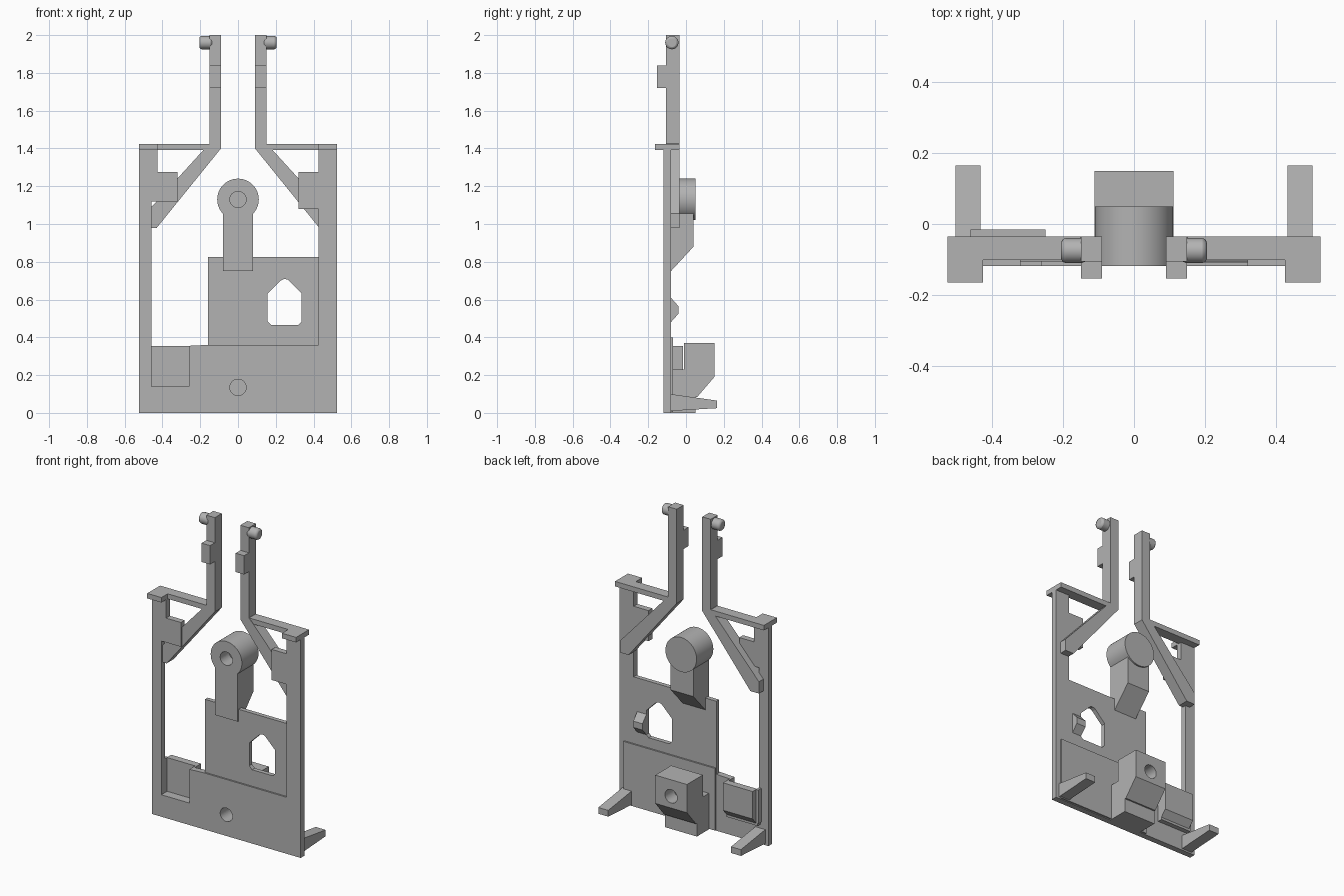
import bpy
import bmesh
from mathutils import Matrix, Vector
from math import pi

cube = bpy.data.objects.get("Cube")
if cube:
    bpy.data.objects.remove(cube, do_unlink=True)

grey = bpy.data.materials.new("plain grey")
grey.use_nodes = True
GREY = (0.45, 0.45, 0.45, 1)
grey.diffuse_color = GREY
grey.node_tree.nodes["Principled BSDF"].inputs["Base Color"].default_value = GREY


def finish(name, bm):
    bmesh.ops.recalc_face_normals(bm, faces=bm.faces[:])
    mesh = bpy.data.meshes.new(name)
    bm.to_mesh(mesh)
    bm.free()
    obj = bpy.data.objects.new(name, mesh)
    bpy.context.collection.objects.link(obj)
    mesh.materials.append(grey)
    return obj


def prism(name, points, lo, hi, axis="y"):
    """Extrude an (x, z) outline along y, or a (y, z) outline along x."""
    bm = bmesh.new()
    place = (lambda a, b: (a, lo, b)) if axis == "y" else (lambda a, b: (lo, a, b))
    face = bm.faces.new([bm.verts.new(place(a, b)) for a, b in points])
    ext = bmesh.ops.extrude_face_region(bm, geom=[face])
    shift = Vector((0, hi - lo, 0)) if axis == "y" else Vector((hi - lo, 0, 0))
    bmesh.ops.translate(bm, vec=shift,
                        verts=[g for g in ext["geom"] if isinstance(g, bmesh.types.BMVert)])
    return finish(name, bm)


def box(name, x, y, z):
    return prism(name, [(x[0], z[0]), (x[1], z[0]), (x[1], z[1]), (x[0], z[1])], *y)


def cylinder(name, radius, centre, length, axis="y"):
    bm = bmesh.new()
    bmesh.ops.create_cone(bm, cap_ends=True, segments=48, radius1=radius,
                          radius2=radius, depth=length)
    turn = Matrix.Rotation(pi / 2, 4, "X" if axis == "y" else "Y")
    bmesh.ops.transform(bm, matrix=Matrix.Translation(centre) @ turn, verts=bm.verts[:])
    return finish(name, bm)


def smooth(obj):
    bpy.ops.object.select_all(action="DESELECT")
    obj.select_set(True)
    bpy.context.view_layer.objects.active = obj
    bpy.ops.object.shade_smooth_by_angle(angle=0.5)


def cut(cutter, *targets):
    cutter.hide_render = True
    cutter.hide_viewport = True
    cutter.display_type = "WIRE"
    for obj in targets:
        mod = obj.modifiers.new(cutter.name, "BOOLEAN")
        mod.operation = "DIFFERENCE"
        mod.solver = "EXACT"
        mod.object = cutter


FRONT, BACK = -0.118, -0.08

# Frame with side uprights, lower plate and open pocket notch
frame = prism("front_frame", [
    (-0.525, 0), (0.525, 0), (0.525, 1.4), (0.425, 1.4), (0.425, 0.36),
    (-0.158, 0.36), (-0.26, 0.355), (-0.26, 0.14), (-0.458, 0.14),
    (-0.458, 1.12), (-0.425, 1.12), (-0.425, 1.4), (-0.525, 1.4)], FRONT, BACK)

# Slightly recessed upper panel with a house-shaped window
panel = box("upper_panel", (-0.158, 0.43), (-0.108, BACK), (0.35, 0.825))
window = prism("window_cutter", [
    (0.175, 0.465), (0.32, 0.465), (0.335, 0.48), (0.335, 0.635), (0.265, 0.705),
    (0.245, 0.71), (0.225, 0.70), (0.155, 0.63), (0.155, 0.485)], -0.2, 0)
cut(window, panel)
back_panel = box("back_panel", (-0.155, 0.49), (BACK - 0.005, -0.07), (0.004, 0.4))

# Latch beside the window and pocket behind the notch
prism("window_latch", [(-0.085, 0.61), (-0.08, 0.61), (-0.04, 0.565), (-0.04, 0.525),
                       (-0.08, 0.48), (-0.085, 0.48)], 0.335, 0.4, "x")
prism("pocket_back", [(-0.06, 0.355), (-0.015, 0.355), (-0.015, 0.18),
                      (-0.05, 0.14), (-0.06, 0.14)], -0.46, -0.25, "x")
for name, x in (("pocket_outer_wall", (-0.475, -0.458)), ("pocket_inner_wall", (-0.26, -0.25))):
    box(name, x, (-0.09, -0.05), (0.14, 0.355))
box("pocket_floor", (-0.47, -0.25), (-0.1, -0.05), (0.125, 0.14))

# Rear block on its base, with a bored hole in each side
base = box("block_base", (-0.112, 0.112), (BACK - 0.005, 0.05), (0, 0.23))
block = prism("rear_block", [(-0.01, 0.37), (0.15, 0.37), (0.15, 0.19),
                             (0.06, 0.085), (-0.01, 0.085)], -0.112, 0.112, "x")
cut(cylinder("front_hole_cutter", 0.043, (0, -0.11, 0.135), 0.18), frame, back_panel, base)
cut(cylinder("block_hole_cutter", 0.043, (0, 0.14, 0.265), 0.16), block)

# Central post carrying a round boss
post = prism("centre_post", [(FRONT, 1.13), (0.04, 1.13), (0.04, 0.88),
                             (-0.08, 0.75), (FRONT, 0.75)], -0.08, 0.08, "x")
boss = cylinder("round_boss", 0.11, (0, -0.034, 1.13), 0.168)
cut(cylinder("boss_hole_cutter", 0.043, (0, -0.11, 1.13), 0.16), post, boss)
smooth(boss)

# Mirrored parts
for side, s in (("left", 1), ("right", -1)):
    def mx(*xs):
        return tuple(sorted(s * x for x in xs))

    # Arm and diagonal brace in one outline
    arm = [(0.15, 2), (0.09, 2), (0.09, 1.4), (0.43, 0.98), (0.49, 0.98),
           (0.49, 1.055), (0.18, 1.395), (0.15, 1.425)]
    prism(side + "_arm", [(s * x, z) for x, z in arm], -0.105, -0.035)
    box(side + "_arm_bump", mx(0.09, 0.15), (-0.153, -0.1), (1.72, 1.84))

    # Peg at the arm tip
    peg = cylinder(side + "_peg", 0.035, (s * 0.17, -0.075, 1.96), 0.07, "x")
    bev = peg.modifiers.new("rounded_rim", "BEVEL")
    bev.width = 0.012
    bev.segments = 2
    smooth(peg)

    # Top rail with forward tab
    box(side + "_top_rail", mx(0.14, 0.525), (-0.102, -0.035), (1.392, 1.424))
    box(side + "_top_tab", mx(0.425, 0.525), (-0.165, -0.1), (1.392, 1.424))

    # Gusset between upright and brace
    low = 1.08 if s > 0 else 1.12
    box(side + "_gusset", mx(0.32, 0.43), (FRONT, BACK), (low, 1.275))

    # Rear foot
    prism(side + "_foot", [(BACK - 0.005, 0.1), (0.165, 0.065), (0.165, 0.025),
                           (BACK - 0.005, 0.01)], *mx(0.433, 0.503), "x")
